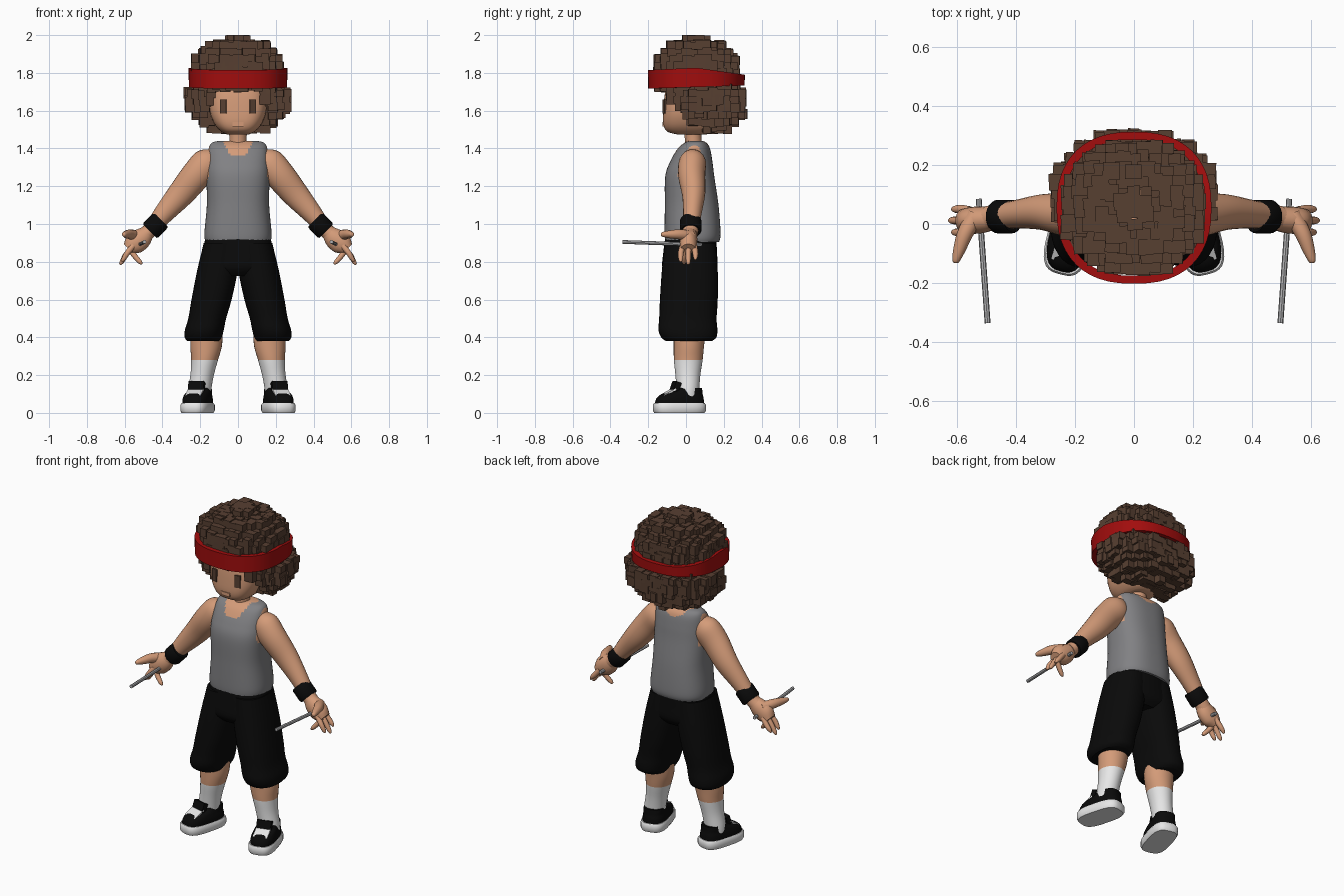
import bpy, bmesh, math, random
from mathutils import Vector, Matrix

if "Cube" in bpy.data.objects:
    bpy.data.objects.remove(bpy.data.objects["Cube"])

random.seed(4)


def material(name, r, g, b):
    m = bpy.data.materials.new(name)
    m.diffuse_color = (r, g, b, 1)
    m.use_nodes = True
    m.node_tree.nodes["Principled BSDF"].inputs["Base Color"].default_value = m.diffuse_color
    return m


SKIN = material("skin", 0.66, 0.33, 0.19)
HAIR = material("brown hair", 0.095, 0.05, 0.031)
RED = material("red cloth", 0.36, 0.004, 0.004)
GRAY = material("gray cloth", 0.22, 0.22, 0.23)
BLACK = material("black cloth", 0.003, 0.003, 0.003)
WHITE = material("white", 0.82, 0.82, 0.82)
METAL = material("pale metal", 0.45, 0.45, 0.46)


def finish(name, bm, mats, rule=None, mirror=False, smooth=True):
    bmesh.ops.recalc_face_normals(bm, faces=bm.faces)
    if rule:
        for f in bm.faces:
            f.material_index = rule(f.calc_center_median(), f.normal)
    me = bpy.data.meshes.new(name)
    bm.to_mesh(me)
    bm.free()
    for m in mats:
        me.materials.append(m)
    if smooth:
        me.shade_smooth()
        me.set_sharp_from_angle(angle=0.7)
    ob = bpy.data.objects.new(name, me)
    bpy.context.collection.objects.link(ob)
    if mirror:
        ob.modifiers.new("mirror", "MIRROR").use_mirror_merge = False
    return ob


def refine(keys, k):
    """Catmull-Rom interpolation of key tuples."""
    keys = [Vector(q) for q in keys]
    out = []
    for i in range(len(keys) - 1):
        a, b, c, d = keys[max(i - 1, 0)], keys[i], keys[i + 1], keys[min(i + 2, len(keys) - 1)]
        for j in range(k):
            t = j / k
            out.append(b + (c - a) * (t / 2) + (a * 2 - b * 5 + c * 4 - d) * (t * t / 2)
                       + (b * 3 - a - c * 3 + d) * (t ** 3 / 2))
    return out + [keys[-1]]


def bridge(bm, rings, closed=False):
    vs = [[bm.verts.new(p) for p in r] for r in rings]
    n = len(vs[0])
    pairs = list(zip(vs, vs[1:])) + ([(vs[-1], vs[0])] if closed else [])
    for a, b in pairs:
        for i in range(n):
            bm.faces.new((a[i], a[(i + 1) % n], b[(i + 1) % n], b[i]))
    if not closed:
        bm.faces.new(vs[0])
        bm.faces.new(vs[-1])


def oval(z, cx, cy, rx, ry, p=2.0, n=32):
    pts = []
    for i in range(n):
        c, s = math.cos(2 * math.pi * i / n), math.sin(2 * math.pi * i / n)
        pts.append(Vector((cx + rx * math.copysign(abs(c) ** (2 / p), c),
                           cy + ry * math.copysign(abs(s) ** (2 / p), s), z)))
    return pts


def loft(name, keys, mats, k=4, p=2.0, n=32, xf=None, **kw):
    """Stack of level ovals; each key is (z, cx, cy, rx, ry)."""
    bm = bmesh.new()
    bridge(bm, [oval(*q, p=p, n=n) for q in refine(keys, k)])
    if xf:
        bm.transform(xf)
    return finish(name, bm, mats, **kw)


def tube(name, keys, mats, k=4, n=14, **kw):
    """Round limb; each key is (x, y, z, radius in x-z, radius in y)."""
    pts = refine(keys, k)
    rings = []
    for i, q in enumerate(pts):
        t = (pts[min(i + 1, len(pts) - 1)] - pts[max(i - 1, 0)])
        t = Vector(t[:3]).normalized()
        side = Vector((0, 1, 0)) if abs(t.y) < 0.8 else Vector((0, 0, 1))
        u = (side - t * side.dot(t)).normalized()
        w = t.cross(u)
        rings.append([Vector(q[:3]) + u * (q[4] * math.cos(a)) + w * (q[3] * math.sin(a))
                      for a in (2 * math.pi * j / n for j in range(n))])
    bm = bmesh.new()
    bridge(bm, rings)
    return finish(name, bm, mats, **kw)


def add_box(bm, c, size, rot=None):
    m = Matrix.Translation(c) @ (rot or Matrix()) @ Matrix.Diagonal((*size, 1))
    bmesh.ops.create_cube(bm, size=1, matrix=m)


def box(name, c, size, mat, rot=None, **kw):
    bm = bmesh.new()
    add_box(bm, c, size, rot)
    return finish(name, bm, [mat], smooth=False, **kw)


# Head, neck and face
loft("head", [(1.475, 0, .03, .06, .08), (1.49, 0, .02, .09, .12), (1.53, 0, .02, .125, .14),
              (1.6, 0, .02, .15, .14), (1.7, 0, .03, .15, .14), (1.8, 0, .04, .13, .12)],
     [SKIN], p=3, n=40)
loft("neck", [(1.36, 0, .045, .06, .055), (1.42, 0, .04, .047, .045), (1.5, 0, .035, .047, .045)], [SKIN])
box("eye", (.078, -.115, 1.622), (.034, .009, .075), HAIR, Matrix.Rotation(.28, 4, 'Z'), mirror=True)
box("mouth", (0, -.12, 1.528), (.06, .009, .022), SKIN)


# Blocky hair: overlapping cubes along the shell of two merged ellipsoids
def in_hair(x, y, z):
    k = .92 if 1.725 < z < 1.825 else 1
    up = (x / (.255 * k)) ** 2 + ((y - .055) / (.235 * k)) ** 2 + ((z - 1.79) / .195) ** 2 < 1
    low = (x / (.275 * k)) ** 2 + ((y - .1) / (.215 * k)) ** 2 + ((z - 1.665) / .185) ** 2 < 1
    if z < 1.57 - .7 * max(y, 0):
        return False
    if y < .03 and abs(x) < .155 and z < (1.705 if abs(x) < .115 else 1.65):
        return False
    return up or low


bm = bmesh.new()
S = .036
for i in range(-9, 10):
    for j in range(-7, 11):
        for k in range(-9, 10):
            c = Vector((i * S, j * S, 1.726 + k * S))
            if not in_hair(*c):
                continue
            near = [c + Vector(d) * S for d in
                    ((1, 0, 0), (-1, 0, 0), (0, 1, 0), (0, -1, 0), (0, 0, 1), (0, 0, -1))]
            if all(in_hair(*q) for q in near):
                continue
            size = [random.uniform(.038, .062) for _ in range(3)]
            c += Vector([random.uniform(-.006, .006) for _ in range(3)])
            c.z = min(c.z, 2.0 - size[2] / 2)
            add_box(bm, c, size, Matrix.Rotation(random.uniform(-.06, .06), 4, 'Z'))
finish("hair", bm, [HAIR], smooth=False)

# Headband, slightly raised and narrower at the back
bm = bmesh.new()
rings = []
for pt in oval(0, 0, .055, 1, 1, 2.4, 48):
    dx, dy = pt.x, pt.y - .055
    lo, hi = 1.725 + .008 * dy, 1.815 + .012 * (1 - abs(dy)) - .025 * max(dy, 0)
    rings.append([Vector((dx * r, .055 + dy * (r - .005), z))
                  for r, z in ((.235, lo), (.26, lo), (.262, hi), (.235, hi))])
bridge(bm, rings, closed=True)
finish("headband", bm, [RED])


# Tank top, with skin at the neckline and armholes
def top_rule(c, n):
    neck = 1.36 if c.y < .045 else 1.395
    if c.z > neck + (1.435 - neck) * (abs(c.x) / .075) ** 3:
        return 1
    return int(abs(c.x) > .15 and c.z > 1.24 and abs(c.y - .03) < .07)


loft("tank_top", [(.905, 0, .033, .172, .142), (.95, 0, .035, .178, .148), (1.1, 0, .03, .165, .142),
                  (1.25, 0, .02, .167, .13), (1.33, 0, .028, .163, .112), (1.4, 0, .042, .155, .085),
                  (1.43, 0, .05, .138, .058), (1.44, 0, .052, .1, .035)],
     [GRAY, SKIN], k=7, p=2.5, n=72, rule=top_rule)

# Baggy shorts
loft("shorts_hips", [(.93, 0, .025, .172, .135), (.85, 0, .022, .188, .142), (.77, 0, .02, .2, .145),
                     (.725, 0, .02, .15, .11)], [BLACK], p=2.4)
loft("shorts_leg", [(.9, .088, .022, .093, .135), (.75, .11, .02, .107, .148), (.6, .14, .015, .106, .153),
                    (.5, .163, .01, .1, .152), (.44, .178, .01, .103, .156), (.4, .184, .015, .098, .146),
                    (.38, .183, .015, .086, .122)], [BLACK], p=2.3, mirror=True)

# Calves with socks
loft("leg_and_sock", [(.43, .165, .02, .085, .085), (.35, .169, .015, .083, .08), (.28, .177, .012, .071, .076),
                      (.2, .19, .01, .062, .066), (.12, .204, .01, .062, .06), (.06, .208, .01, .06, .058)],
     [SKIN, WHITE], rule=lambda c, n: int(c.z < .28), mirror=True)

# Shoes, toes turned out
FOOT = Matrix.Translation((.214, -.035, 0)) @ Matrix.Rotation(.26, 4, 'Z')
loft("shoe_sole", [(0, 0, 0, .071, .133), (.012, 0, 0, .077, .14), (.042, 0, 0, .077, .14),
                   (.052, 0, 0, .071, .134)], [WHITE], k=1, p=3.2, xf=FOOT, mirror=True)
loft("shoe_upper", [(.045, 0, 0, .07, .131), (.075, 0, .003, .069, .126), (.098, 0, .014, .064, .11),
                    (.115, 0, .042, .06, .08), (.132, 0, .055, .057, .065)],
     [BLACK], p=2.8, xf=FOOT, mirror=True)
tilt = Matrix.Rotation(.5, 4, 'X')
box("shoe_front_panel", FOOT @ Vector((0, -.062, .108)), (.085, .075, .009), WHITE,
    Matrix.Rotation(.26, 4, 'Z') @ tilt, mirror=True)
box("shoe_tongue", FOOT @ Vector((0, -.022, .137)), (.085, .03, .055), BLACK,
    Matrix.Rotation(.26, 4, 'Z') @ Matrix.Rotation(-.35, 4, 'X'), mirror=True)

# Arms and wristbands
tube("arm", [(.125, .04, 1.36, .05, .05), (.16, .035, 1.325, .082, .072), (.22, .03, 1.26, .08, .072),
             (.3, .04, 1.162, .071, .062), (.38, .035, 1.07, .056, .05), (.46, .025, .975, .04, .042),
             (.49, .02, .945, .042, .042)], [SKIN], n=24, mirror=True)
tube("wristband", [(.408, .025, 1.022, .05, .052), (.414, .025, 1.016, .055, .057),
                   (.46, .025, .968, .055, .057), (.466, .025, .962, .05, .052)],
     [BLACK], k=1, n=24, mirror=True)

# Hands: palm, thumb and fingers
tube("palm", [(.475, .02, .96, .036, .036), (.51, .015, .925, .056, .045), (.55, .012, .895, .058, .045),
              (.58, .012, .868, .035, .038)], [SKIN], n=18, mirror=True)
tube("thumb", [(.535, .03, .935, .03, .03), (.57, -.03, .945, .027, .027), (.59, -.085, .945, .021, .021),
               (.603, -.125, .945, .012, .012), (.605, -.132, .945, .003, .003)], [SKIN], n=12, mirror=True)
for i, (y, tx, tz) in enumerate(((-.028, .615, .80), (.012, .625, .785), (.05, .615, .81))):
    tube(f"finger_{i + 1}", [(.555, y * .8 + .004, .885, .016, .016), (.587, y, .845, .015, .015),
                             (tx - .01, y, tz + .015, .012, .012), (tx, y, tz, .005, .005)],
         [SKIN], n=10, mirror=True)
tube("curled_finger", [(.57, .01, .87, .018, .018), (.55, 0, .835, .015, .015), (.52, -.01, .8, .012, .012),
                       (.508, -.012, .788, .005, .005)], [SKIN], n=10, mirror=True)

# Thin rods through the palms
tube("rod", [(.525, .085, .89, .01, .01), (.495, -.335, .905, .01, .01)], [METAL], k=1, n=8, mirror=True)
